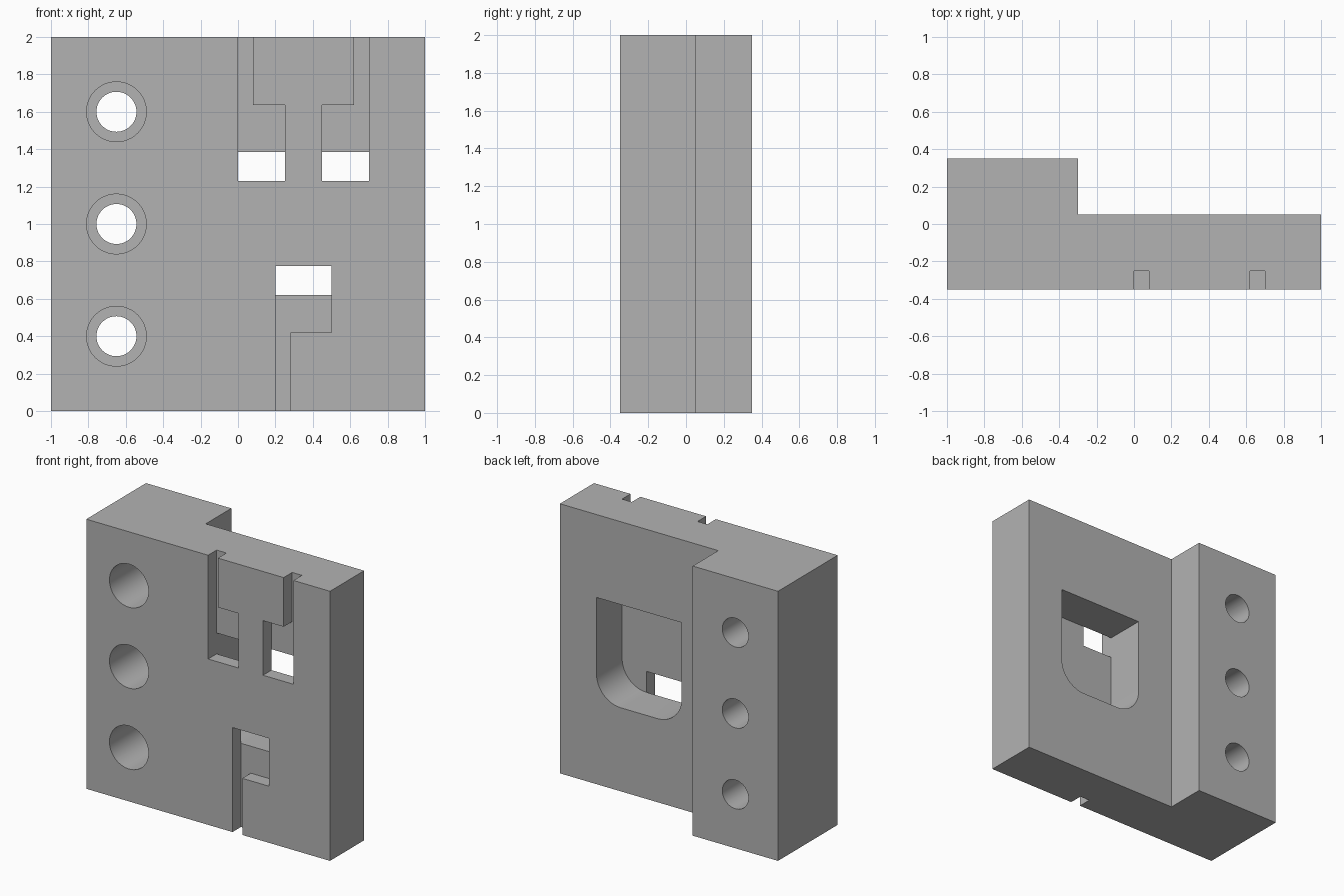
import bpy
import bmesh
from math import cos, sin, pi, radians
from mathutils import Vector

cube = bpy.data.objects.get("Cube")
if cube:
    bpy.data.objects.remove(cube, do_unlink=True)

grey = bpy.data.materials.new("plain_grey")
grey.use_nodes = True
colour = (0.45, 0.45, 0.45, 1)
grey.diffuse_color = colour
grey.node_tree.nodes["Principled BSDF"].inputs["Base Color"].default_value = colour


def prism(name, points, direction):
    """Extrude a closed outline of 3D points along a direction."""
    bm = bmesh.new()
    face = bm.faces.new([bm.verts.new(p) for p in points])
    result = bmesh.ops.extrude_face_region(bm, geom=[face])
    moved = [g for g in result["geom"] if isinstance(g, bmesh.types.BMVert)]
    bmesh.ops.translate(bm, verts=moved, vec=Vector(direction))
    bmesh.ops.recalc_face_normals(bm, faces=bm.faces)
    mesh = bpy.data.meshes.new(name)
    bm.to_mesh(mesh)
    bm.free()
    mesh.materials.append(grey)
    obj = bpy.data.objects.new(name, mesh)
    bpy.context.collection.objects.link(obj)
    return obj


def cutter(name, outline, y0, y1):
    """Front-facing outline (x, z) extruded from y0 to y1."""
    obj = prism(name, [(x, y0, z) for x, z in outline], (0, y1 - y0, 0))
    obj.hide_render = True
    return obj


def arc(x, z, r, start, end, steps):
    angles = [start + (end - start) * i / steps for i in range(steps + 1)]
    return [(x + r * cos(a), z + r * sin(a)) for a in angles]


# Plate with a thicker mounting flange along its right side
FRONT, PLATE, BACK = -0.35, 0.05, 0.35
SLOT_FLOOR = -0.25
plan = [(-1, FRONT), (1, FRONT), (1, PLATE), (-0.3, PLATE), (-0.3, BACK), (-1, BACK)]
body = prism("mounting_plate", [(x, y, 0) for x, y in plan], (0, 0, 2))

# Back pocket: square top, rounded lower corners, just breaking into the slots
R = 0.2
pocket = [(0.7, 1.385), (0, 1.385)]
pocket += arc(R, 0.62 + R, R, pi, 1.5 * pi, 16)
pocket += arc(0.7 - R, 0.62 + R, R, 1.5 * pi, 2 * pi, 16)
cutters = [cutter("pocket_cutter", pocket, SLOT_FLOOR - 0.0005, 0.2)]

# Front slots: a mirrored pair from the top edge, one from the bottom edge
upper = [(0, 2.1), (0, 1.23), (0.25, 1.23), (0.25, 1.635), (0.08, 1.635), (0.08, 2.1)]
lower = [(0.2, -0.1), (0.28, -0.1), (0.28, 0.42), (0.5, 0.42), (0.5, 0.775), (0.2, 0.775)]
mirrored = [(0.7 - x, z) for x, z in upper]
for name, outline in (("right", upper), ("left", mirrored), ("lower", lower)):
    cutters.append(cutter(name + "_slot_cutter", outline, FRONT - 0.1, SLOT_FLOOR))

# Three counterbored bolt holes through the flange
for z in (0.4, 1.0, 1.6):
    bore = arc(-0.65, z, 0.107, 0, 2 * pi, 48)[:-1]
    counterbore = arc(-0.65, z, 0.16, 0, 2 * pi, 48)[:-1]
    cutters.append(cutter("bore_cutter", bore, FRONT - 0.1, BACK + 0.1))
    cutters.append(cutter("counterbore_cutter", counterbore, FRONT - 0.1, PLATE))

# Cut everything out of the body, then discard the cutters
bpy.ops.object.select_all(action="DESELECT")
bpy.context.view_layer.objects.active = body
body.select_set(True)
for tool in cutters:
    mod = body.modifiers.new(tool.name, "BOOLEAN")
    mod.operation = "DIFFERENCE"
    mod.solver = "EXACT"
    mod.object = tool
    bpy.ops.object.modifier_apply(modifier=mod.name)
    bpy.data.objects.remove(tool, do_unlink=True)

bpy.ops.object.shade_smooth_by_angle(angle=radians(30))
